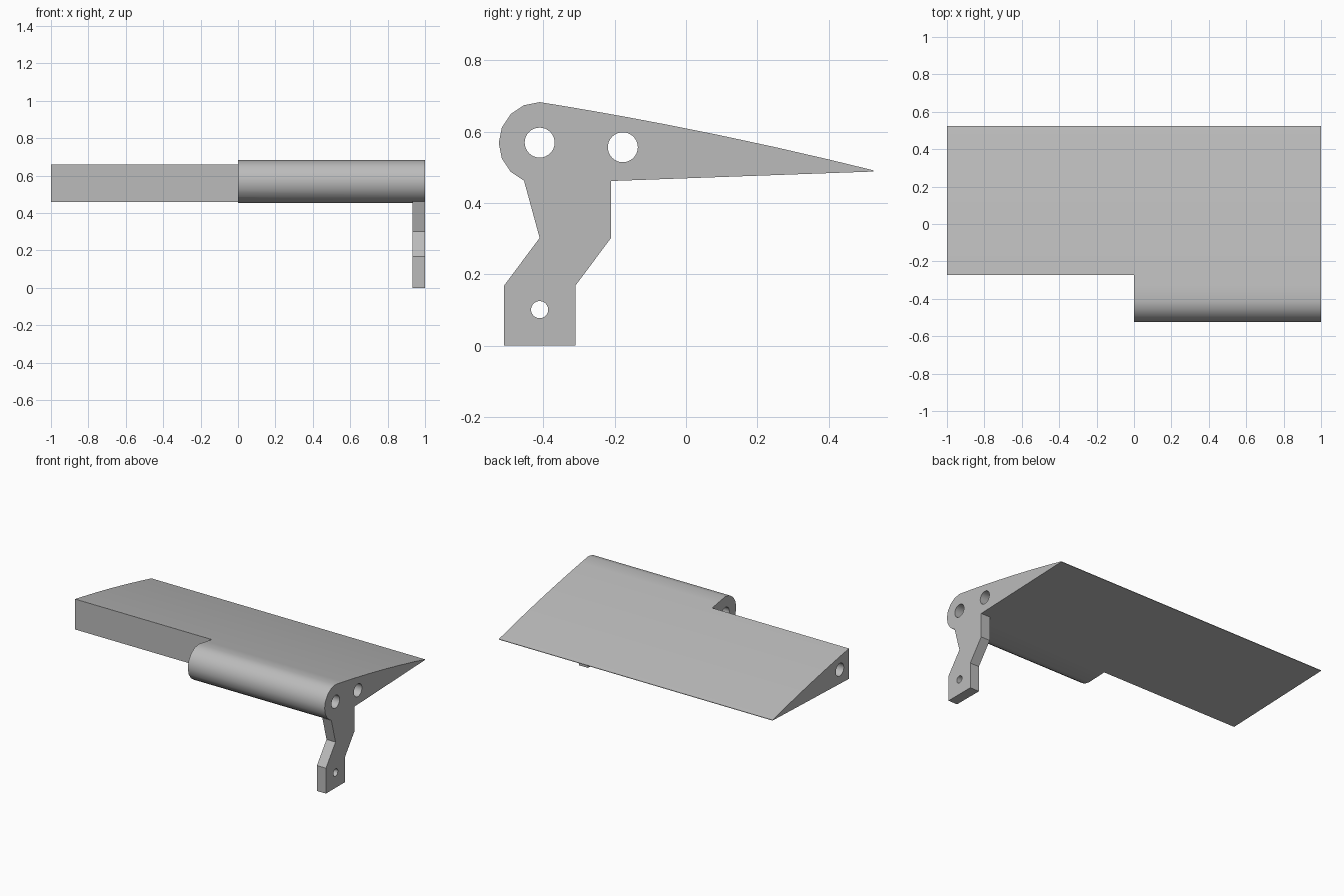
import bpy, bmesh, math

default = bpy.data.objects.get("Cube")
if default:
    bpy.data.objects.remove(default, do_unlink=True)

grey = bpy.data.materials.new("plain grey")
grey.use_nodes = True
grey.diffuse_color = (0.5, 0.5, 0.5, 1)
grey.node_tree.nodes["Principled BSDF"].inputs["Base Color"].default_value = (0.5, 0.5, 0.5, 1)


def arc(y, z, r, start, end, steps):
    angles = [math.radians(start + (end - start) * i / steps) for i in range(steps + 1)]
    return [(y + r * math.cos(a), z + r * math.sin(a)) for a in angles]


def hole(y, z, r):
    return arc(y, z, r, 0, 360, 32)[:-1]


def prism(name, x0, x1, outline, holes=()):
    """Extrude a y-z outline with round holes along x."""
    bm = bmesh.new()
    for loop in [outline, *holes]:
        vs = [bm.verts.new((x0, y, z)) for y, z in loop]
        for i, v in enumerate(vs):
            bm.edges.new((v, vs[i - 1]))
    bmesh.ops.triangle_fill(bm, use_beauty=True, edges=bm.edges[:], normal=(1, 0, 0))
    ext = bmesh.ops.extrude_face_region(bm, geom=bm.faces[:], use_keep_orig=True)
    moved = [g for g in ext["geom"] if isinstance(g, bmesh.types.BMVert)]
    bmesh.ops.translate(bm, verts=moved, vec=(x1 - x0, 0, 0))
    bmesh.ops.recalc_face_normals(bm, faces=bm.faces[:])
    mesh = bpy.data.meshes.new(name)
    bm.to_mesh(mesh)
    bm.free()
    mesh.materials.append(grey)
    ob = bpy.data.objects.new(name, mesh)
    bpy.context.collection.objects.link(ob)
    return ob


def select(ob):
    bpy.ops.object.select_all(action="DESELECT")
    ob.select_set(True)
    bpy.context.view_layer.objects.active = ob


# Flap section: round nose, gently bowed top, thin trailing edge
hinge_y, hinge_z, nose_r, tail = -0.41, 0.568, 0.1145, 0.525
nose = arc(hinge_y, hinge_z, nose_r, 90, 270, 8)
top = []
for y in (tail, 0.4, 0.25, 0.1, -0.05, -0.16, -0.25, -0.33):
    t = y - hinge_y
    top.append((y, hinge_z + nose_r - 0.16 * t - 0.0474 * t * t))
underside = [(-0.25, 0.46), (tail, 0.488)]
flap = prism("flap", -1, 1, top + nose + underside,
             [hole(hinge_y, 0.569, 0.042), hole(-0.177, 0.556, 0.042)])

# Step that shortens one half of the nose
cutter = prism("notch_cutter", -1.2, 0, [(-0.8, 0.2), (-0.273, 0.2), (-0.273, 0.9), (-0.8, 0.9)])
cut = flap.modifiers.new("notch", "BOOLEAN")
cut.operation, cut.solver, cut.object = "DIFFERENCE", "EXACT", cutter
select(flap)
bpy.ops.object.modifier_apply(modifier="notch")
bpy.data.objects.remove(cutter, do_unlink=True)

# Cranked control arm hanging below the end of the nose
arm_outline = [(-0.51, 0), (-0.31, 0), (-0.31, 0.168), (-0.21, 0.302), (-0.21, 0.462),
               nose[-1], nose[-2], (-0.41, 0.302), (-0.51, 0.168)]
arm = prism("control_arm", 0.934, 1, arm_outline, [hole(-0.41, 0.101, 0.024)])

for ob in (flap, arm):
    select(ob)
    bpy.ops.object.shade_smooth_by_angle(angle=math.radians(30))
